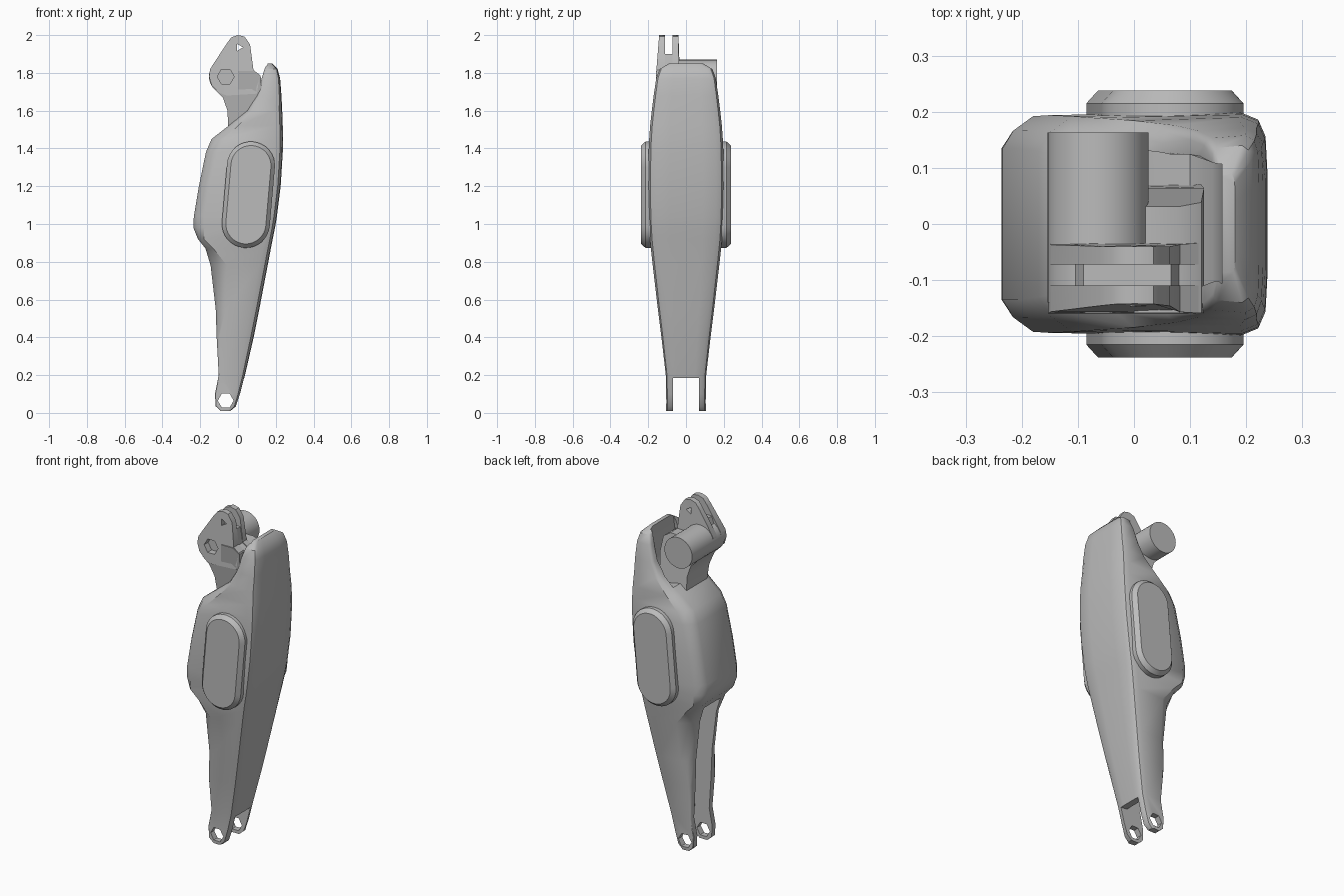
import bpy
import bmesh
import math
from mathutils import Matrix, Vector

cube = bpy.data.objects.get("Cube")
if cube:
    bpy.data.objects.remove(cube, do_unlink=True)

metal = bpy.data.materials.new("plain grey")
GREY = (0.5, 0.5, 0.5, 1)
metal.diffuse_color = GREY
metal.use_nodes = True
metal.node_tree.nodes["Principled BSDF"].inputs["Base Color"].default_value = GREY


def make(name, bm):
    bmesh.ops.recalc_face_normals(bm, faces=bm.faces)
    mesh = bpy.data.meshes.new(name)
    bm.to_mesh(mesh)
    bm.free()
    mesh.materials.append(metal)
    obj = bpy.data.objects.new(name, mesh)
    bpy.context.collection.objects.link(obj)
    return obj


def loft(name, rings):
    """Skin a stack of closed rings and cap both ends."""
    bm = bmesh.new()
    loops = [[bm.verts.new(p) for p in ring] for ring in rings]
    n = len(loops[0])
    for a, b in zip(loops, loops[1:]):
        for i in range(n):
            j = (i + 1) % n
            bm.faces.new((a[i], a[j], b[j], b[i]))
    bm.faces.new(loops[0])
    bm.faces.new(loops[-1])
    return make(name, bm)


def plate(name, outline, y0, y1):
    """Extrude an (x, z) outline in y; y0 and y1 may be functions of z."""
    at = lambda y, z: y(z) if callable(y) else y
    return loft(name, [[(x, at(y, z), z) for x, z in outline] for y in (y0, y1)])


def circle(cx, cz, r, n=32):
    return [(cx + r * math.cos(math.tau * i / n), cz + r * math.sin(math.tau * i / n))
            for i in range(n)]


def clamp(v, low, high):
    return max(low, min(high, v))


def activate(obj):
    bpy.ops.object.select_all(action='DESELECT')
    obj.select_set(True)
    bpy.context.view_layer.objects.active = obj


def cut(obj, cutter):
    mod = obj.modifiers.new("cut", 'BOOLEAN')
    mod.operation = 'DIFFERENCE'
    mod.solver = 'EXACT'
    mod.object = cutter
    activate(obj)
    bpy.ops.object.modifier_apply(modifier=mod.name)
    bpy.data.objects.remove(cutter, do_unlink=True)


def smooth(obj, angle=30):
    activate(obj)
    bpy.ops.object.shade_smooth_by_angle(angle=math.radians(angle))


# Main shell: z, back edge, outer face, half width, cheek edge, lip half width
SECTIONS = [
    (0.01, -0.09, -0.04, 0.105, -0.085, 0.100),
    (0.035, -0.118, -0.01, 0.105, -0.11, 0.100),
    (0.10, -0.122, 0.012, 0.105, -0.115, 0.100),
    (0.20, -0.102, 0.037, 0.107, -0.095, 0.100),
    (0.40, -0.113, 0.083, 0.130, -0.098, 0.105),
    (0.55, -0.118, 0.113, 0.149, -0.066, 0.096),
    (0.78, -0.145, 0.157, 0.176, -0.058, 0.096),
    (0.87, -0.172, 0.174, 0.186, -0.13, 0.115),
    (0.92, -0.212, 0.184, 0.191, -0.18, 0.135),
    (0.98, -0.236, 0.196, 0.195, -0.18, 0.135),
    (1.04, -0.234, 0.206, 0.198, -0.18, 0.135),
    (1.20, -0.207, 0.226, 0.200, -0.15, 0.135),
    (1.38, -0.17, 0.237, 0.198, -0.11, 0.130),
    (1.45, -0.14, 0.238, 0.195, -0.07, 0.125),
    (1.52, -0.05, 0.237, 0.190, 0.0, 0.125),
    (1.60, 0.05, 0.234, 0.181, 0.075, 0.145),
    (1.68, 0.10, 0.230, 0.171, 0.115, 0.150),
    (1.77, 0.125, 0.223, 0.158, 0.14, 0.140),
    (1.82, 0.14, 0.210, 0.140, 0.15, 0.125),
    (1.85, 0.155, 0.18, 0.090, 0.16, 0.080),
]


def section(z, xmin, xmax, w, edge, lip):
    d = min(0.045, (xmax - xmin) * 0.25)
    half = [(xmax, w * 0.45), (xmax - d * 0.08, w * 0.8), (xmax - d * 0.35, w * 0.94),
            (xmax - d, w), (edge, w * 0.97),
            (edge * 0.35 + xmin * 0.65, w * 0.5 + lip * 0.5), (xmin, lip)]
    return [(x, y, z) for x, y in half] + [(x, -y, z) for x, y in reversed(half)]


shell = loft("main_shell", [section(*s) for s in SECTIONS])

# Open channel and fork in the lower half
channel_width = lambda z: 0.068 + 0.01 * z
cut(shell, plate("channel_cutter",
                 [(-0.4, -0.1), (0.2, -0.1), (0.2, 0.17), (-0.01, 0.19), (0.0, 0.28),
                  (0.04, 0.5), (0.08, 0.72), (0.05, 0.82), (-0.06, 0.85), (-0.4, 0.89)],
                 lambda z: -channel_width(z), channel_width))

# Hollow behind the top lip
cut(shell, plate("lip_cutter",
                 [(-0.1, 1.57), (0.04, 1.54), (0.1, 1.53), (0.14, 1.58), (0.155, 1.68),
                  (0.16, 2.1), (-0.1, 2.1)],
                 lambda z: -0.135 + 0.15 * max(z - 1.65, 0),
                 lambda z: 0.135 - 0.15 * max(z - 1.65, 0)))

# Pivot hole through both fork prongs
cut(shell, plate("fork_hole_cutter", circle(-0.065, 0.065, 0.042, 6), -0.3, 0.3))
smooth(shell, 38)


# Bevelled oblong pads on both cheeks
def oblong(r, half, y, n=16):
    turn = Matrix.Rotation(math.radians(5), 3, 'Y')
    pts = []
    for i in range(2 * n + 2):
        side = 1 if i <= n else -1
        a = math.pi * (i if side > 0 else i - 1) / n
        p = Vector((r * math.cos(a), 0, r * math.sin(a) + side * half))
        pts.append(turn @ p + Vector((0.055, y, 1.155)))
    return pts


for side, label in ((1, "back"), (-1, "front")):
    pad = loft(label + "_side_pad", [oblong(r, 0.155, side * y) for r, y in
                                     ((0.127, 0.15), (0.127, 0.215), (0.106, 0.238))])
    smooth(pad, 25)

# Pivot barrel with a hexagonal socket in its front end
barrel = plate("pivot_barrel", circle(-0.064, 1.78, 0.09), -0.14, 0.163)
cut(barrel, plate("socket_cutter", circle(-0.065, 1.78, 0.045, 6), -0.3, -0.1))
smooth(barrel)

# Neck flaring from the shell up into the barrel and ears
neck = plate("pivot_neck", [(-0.12, 1.71), (-0.08, 1.67), (-0.056, 1.6), (-0.05, 1.48),
                            (0.1, 1.48), (0.12, 1.6), (0.125, 1.7), (0.12, 1.785),
                            (0.08, 1.81), (0.0, 1.81), (0.0, 1.7)],
             lambda z: -0.115 - 0.22 * clamp(z - 1.5, 0, 0.2),
             lambda z: 0.07 - 0.3 * max(z - 1.68, 0))
smooth(neck, 35)

# Web filling the gap between the ears up to the notch
web = plate("ear_web", [(-0.14, 1.76), (-0.1, 1.7), (0.09, 1.7), (0.08, 1.815),
                        (0.066, 1.9), (-0.09, 1.9)], -0.12, -0.055)
smooth(web)

# Pair of upright ears with a pin hole
EAR = [(-0.153, 1.78), (-0.14, 1.735), (-0.1, 1.695), (-0.06, 1.68), (0.1, 1.69),
       (0.115, 1.79), (0.082, 1.815), (0.064, 1.95), (0.035, 1.992), (0.0, 2.0),
       (-0.035, 1.988), (-0.06, 1.955), (-0.148, 1.82)]
ears = (("front_ear", lambda z: -0.142 - 0.08 * clamp(2.0 - z, 0, 0.22), lambda z: -0.11),
        ("rear_ear", lambda z: -0.072, lambda z: -0.04 + 0.1 * max(1.85 - z, 0)))
for name, y0, y1 in ears:
    ear = plate(name, EAR, y0, y1)
    cut(ear, plate("pin_cutter", circle(0.005, 1.935, 0.022, 3), -0.3, 0.1))
    if name == "front_ear":
        cut(ear, plate("ear_socket_cutter", circle(-0.065, 1.78, 0.045, 6), -0.3, 0.1))
    smooth(ear, 35)
